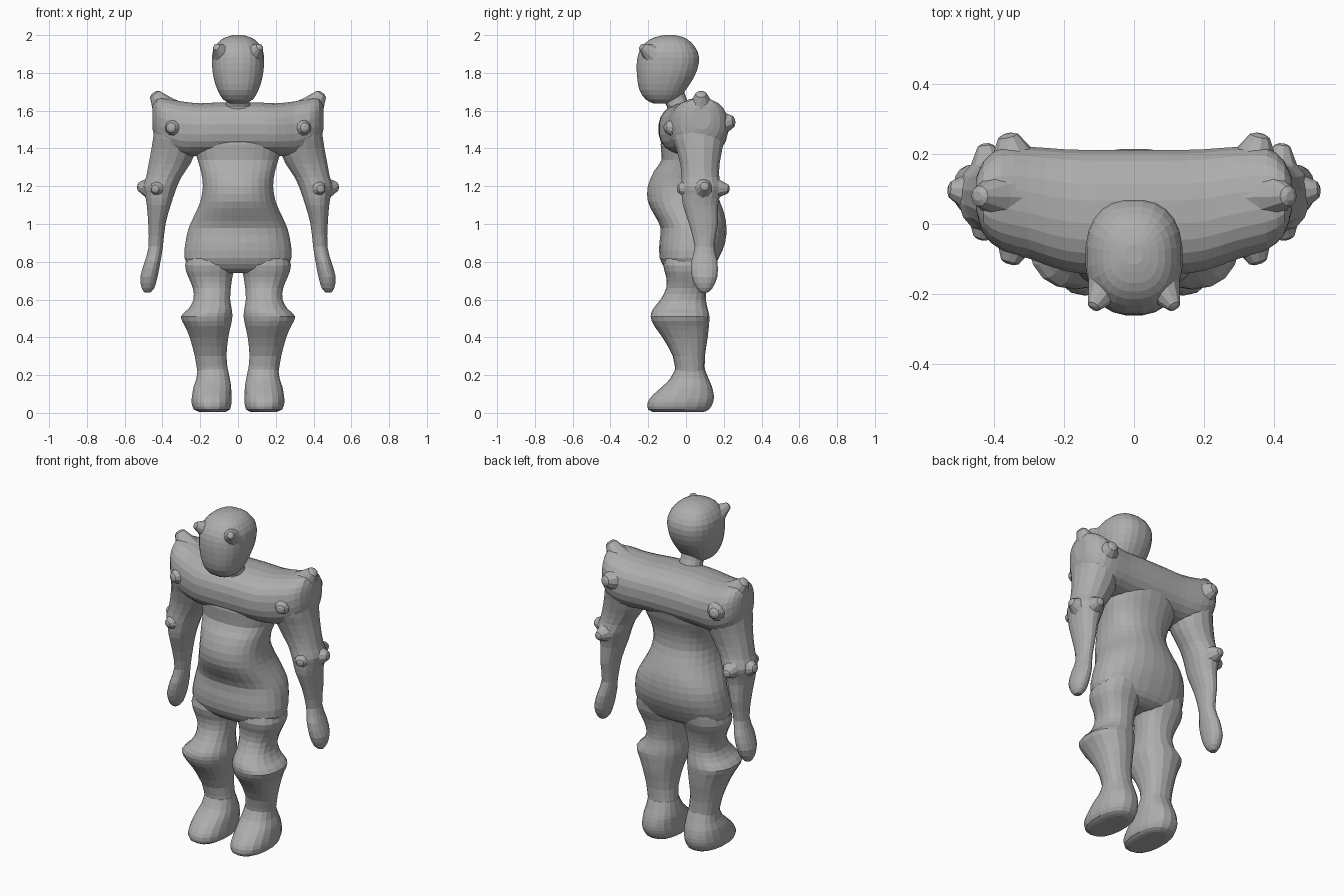
import bpy, bmesh, math
from mathutils import Vector

grey = bpy.data.materials.new("plain grey")
grey.diffuse_color = (0.42, 0.42, 0.42, 1)


def spline(rows, steps):
    """Catmull-Rom interpolation through rows of numbers."""
    out = []
    for i in range(len(rows) - 1):
        a, b = rows[max(i - 1, 0)], rows[i]
        c, d = rows[i + 1], rows[min(i + 2, len(rows) - 1)]
        for s in range(steps):
            t = s / steps
            out.append([0.5 * (2 * q + (r - p) * t + (2 * p - 5 * q + 4 * r - u) * t * t
                               + (3 * q - p - 3 * r + u) * t ** 3)
                        for p, q, r, u in zip(a, b, c, d)])
    return out + [list(rows[-1])]


def skin(name, rings):
    """Join rings of points into a closed faceted mesh."""
    bm = bmesh.new()
    loops = [[bm.verts.new(p) for p in ring] for ring in rings]
    n = len(loops[0])
    for a, b in zip(loops, loops[1:]):
        for i in range(n):
            j = (i + 1) % n
            bm.faces.new((a[i], a[j], b[j], b[i]))
    bm.faces.new(loops[0])
    bm.faces.new(loops[-1])
    bmesh.ops.recalc_face_normals(bm, faces=bm.faces)
    mesh = bpy.data.meshes.new(name)
    bm.to_mesh(mesh)
    bm.free()
    mesh.materials.append(grey)
    ob = bpy.data.objects.new(name, mesh)
    bpy.context.collection.objects.link(ob)
    return ob


def loft(name, rows, axis="z", sides=20, power=2.3, steps=2, flip=1):
    """Rows are (position, min u, max u, min v, max v) along the axis."""
    rings = []
    for h, u0, u1, v0, v1 in spline(rows, steps):
        ring = []
        for k in range(sides):
            a = 2 * math.pi * (k + 0.5) / sides
            c, s = math.cos(a), math.sin(a)
            u = (u0 + u1) / 2 + (u1 - u0) / 2 * math.copysign(abs(c) ** (2 / power), c)
            v = (v0 + v1) / 2 + (v1 - v0) / 2 * math.copysign(abs(s) ** (2 / power), s)
            ring.append((u * flip, v, h) if axis == "z" else (h, u, v))
        rings.append(ring)
    return skin(name, rings)


def spike(name, base, tip, r, flip=1):
    """Blunt flared point from base to tip."""
    base, tip = Vector(base), Vector(tip)
    d = tip - base
    u = d.orthogonal().normalized()
    v = d.normalized().cross(u)
    rings = []
    for t, k in ((0, 1), (0.4, 0.68), (0.75, 0.45), (0.93, 0.33), (1, 0.15)):
        ring = []
        for i in range(10):
            a = i * math.pi / 5
            p = base + d * t + (u * math.cos(a) + v * math.sin(a)) * r * k
            ring.append((p.x * flip, p.y, p.z))
        rings.append(ring)
    skin(name, rings)


# Torso: pelvis, belly and chest
torso = [(0.74, 0.17, -0.07, 0.09), (0.765, 0.25, -0.11, 0.14), (0.82, 0.285, -0.14, 0.175),
         (0.9, 0.28, -0.142, 0.208), (0.98, 0.262, -0.135, 0.215), (1.05, 0.23, -0.17, 0.205),
         (1.12, 0.2, -0.203, 0.18), (1.2, 0.187, -0.203, 0.15), (1.28, 0.197, -0.17, 0.15),
         (1.34, 0.215, -0.13, 0.165), (1.42, 0.23, -0.135, 0.19), (1.55, 0.2, -0.11, 0.19)]
loft("torso", [(z, -w, w, a, b) for z, w, a, b in torso], sides=28)

# Broad shoulder yoke running side to side
half = [(0.1, -0.145, 0.213, 1.36, 1.645), (0.2, -0.135, 0.215, 1.36, 1.64),
        (0.3, -0.1, 0.222, 1.36, 1.65), (0.38, -0.075, 0.22, 1.39, 1.665),
        (0.43, -0.03, 0.18, 1.43, 1.665), (0.452, 0.04, 0.13, 1.5, 1.63)]
loft("shoulder_yoke", [(-r[0],) + r[1:] for r in reversed(half)] + half,
     axis="x", sides=24, power=2.4)

# Neck leaning forward into the head
loft("neck", [(1.56, -0.1, 0.1, -0.1, 0.1), (1.62, -0.07, 0.07, -0.1, 0.03),
              (1.67, -0.06, 0.06, -0.13, 0.0), (1.74, -0.06, 0.06, -0.15, -0.02)], sides=14)

# Helmet-like head
head = [(1.637, 0.04, -0.17, -0.09), (1.66, 0.08, -0.215, -0.04), (1.71, 0.11, -0.248, 0.0),
        (1.78, 0.131, -0.26, 0.045), (1.85, 0.139, -0.262, 0.069), (1.91, 0.135, -0.25, 0.064),
        (1.96, 0.107, -0.215, 0.03), (1.987, 0.07, -0.17, -0.01), (2.0, 0.025, -0.115, -0.06)]
loft("head", [(z, -w, w, a, b) for z, w, a, b in head], sides=24, power=2.4)

arm = [(0.637, 0.465, 0.495, 0.08, 0.115), (0.66, 0.443, 0.51, 0.055, 0.14),
       (0.72, 0.425, 0.518, 0.03, 0.167), (0.8, 0.41, 0.495, 0.027, 0.168),
       (0.88, 0.397, 0.474, 0.045, 0.15), (1.0, 0.383, 0.476, 0.015, 0.17),
       (1.1, 0.355, 0.484, -0.018, 0.172), (1.16, 0.335, 0.495, -0.025, 0.185),
       (1.2, 0.32, 0.503, -0.028, 0.19), (1.25, 0.297, 0.488, -0.025, 0.178),
       (1.32, 0.25, 0.475, -0.033, 0.18), (1.4, 0.22, 0.46, -0.055, 0.195),
       (1.5, 0.23, 0.445, -0.08, 0.21), (1.6, 0.27, 0.43, -0.03, 0.18)]
leg = [(0.21, 0.05, 0.215, -0.055, 0.1), (0.3, 0.06, 0.23, -0.07, 0.1),
       (0.4, 0.05, 0.257, -0.125, 0.115), (0.46, 0.037, 0.283, -0.168, 0.121),
       (0.51, 0.028, 0.305, -0.187, 0.124), (0.55, 0.032, 0.265, -0.175, 0.115),
       (0.6, 0.04, 0.237, -0.135, 0.105), (0.66, 0.037, 0.24, -0.105, 0.11),
       (0.72, 0.028, 0.265, -0.105, 0.125), (0.78, 0.015, 0.282, -0.12, 0.15),
       (0.86, 0.02, 0.26, -0.1, 0.16)]
foot = [(0.004, 0.07, 0.2, -0.17, 0.09), (0.018, 0.042, 0.235, -0.2, 0.122),
        (0.055, 0.033, 0.247, -0.203, 0.143), (0.095, 0.034, 0.244, -0.175, 0.147),
        (0.14, 0.035, 0.236, -0.125, 0.137), (0.18, 0.042, 0.222, -0.085, 0.12),
        (0.23, 0.052, 0.215, -0.058, 0.1)]

for side, f in (("right", 1), ("left", -1)):
    loft(side + "_arm", arm, sides=16, power=2.1, flip=f)
    loft(side + "_leg", leg, sides=18, power=2.3, flip=f)
    loft(side + "_foot", foot, sides=18, power=2.3, flip=f)
    # Blunt points on shoulder, elbow and brow
    spike(side + "_shoulder_top_spike", (0.37, 0.08, 1.59), (0.447, 0.08, 1.695), 0.09, f)
    spike(side + "_shoulder_front_spike", (0.33, -0.02, 1.51), (0.357, -0.115, 1.51), 0.08, f)
    spike(side + "_shoulder_back_spike", (0.34, 0.16, 1.53), (0.362, 0.258, 1.545), 0.09, f)
    spike(side + "_elbow_outer_spike", (0.46, 0.09, 1.19), (0.532, 0.1, 1.2), 0.07, f)
    spike(side + "_elbow_front_spike", (0.42, 0.02, 1.19), (0.44, -0.045, 1.185), 0.065, f)
    spike(side + "_elbow_back_spike", (0.415, 0.14, 1.19), (0.425, 0.23, 1.185), 0.07, f)
    spike(side + "_brow_point", (0.08, -0.18, 1.9), (0.118, -0.24, 1.94), 0.06, f)
